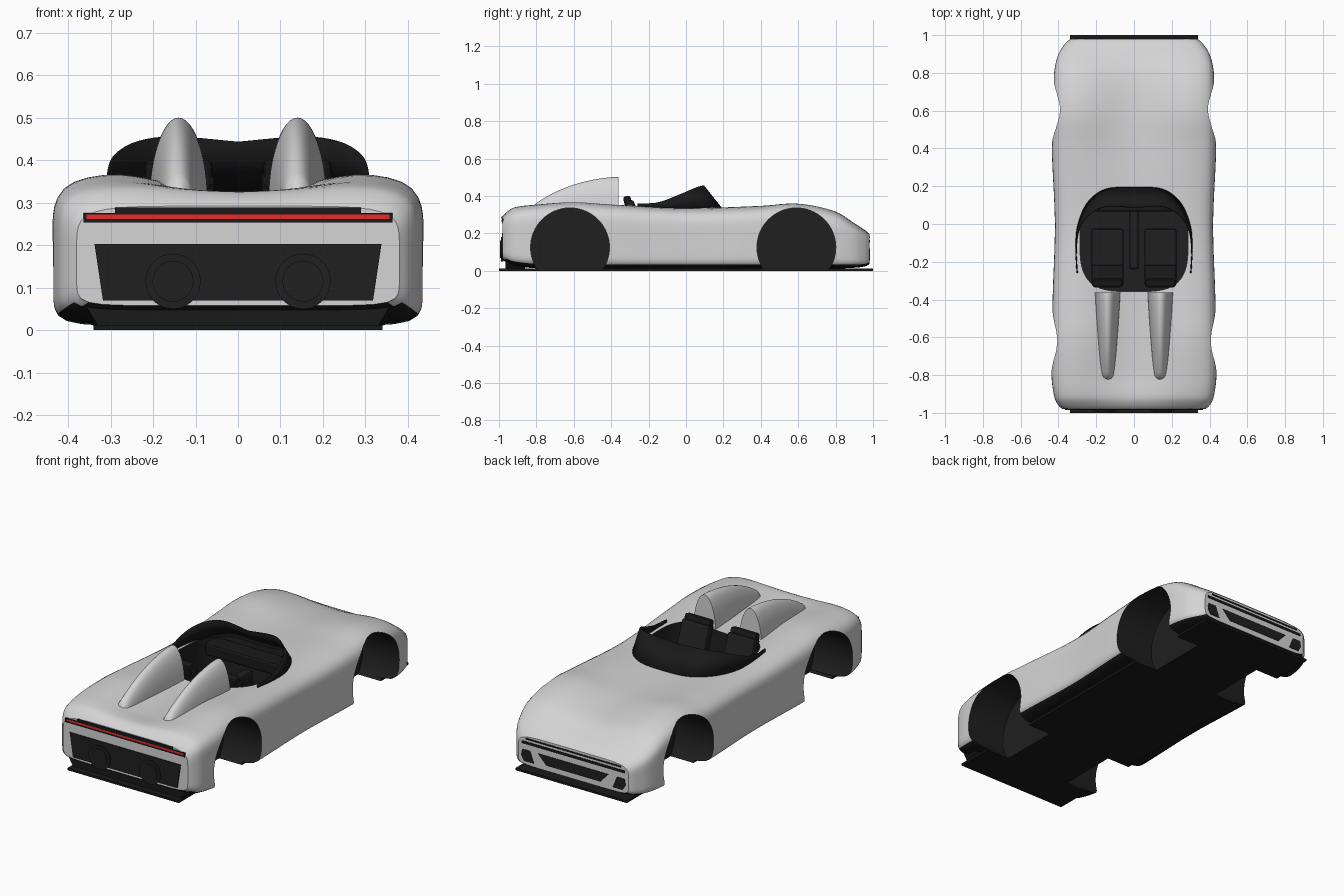
import bpy, bmesh
from math import cos, sin, pi, radians
from mathutils import Vector, Matrix

if "Cube" in bpy.data.objects:
    bpy.data.objects.remove(bpy.data.objects["Cube"])


def material(name, r, g, b):
    m = bpy.data.materials.new(name)
    m.use_nodes = True
    m.diffuse_color = (r, g, b, 1)
    m.node_tree.nodes["Principled BSDF"].inputs["Base Color"].default_value = (r, g, b, 1)
    return m


SILVER = material("silver paint", 0.66, 0.66, 0.67)
BLACK = material("black trim", 0.01, 0.01, 0.01)
DARK = material("dark grey", 0.014, 0.014, 0.014)
RED = material("red lamp", 0.82, 0.025, 0.025)


def finish(name, bm, mats):
    bmesh.ops.recalc_face_normals(bm, faces=bm.faces)
    mesh = bpy.data.meshes.new(name)
    bm.to_mesh(mesh)
    bm.free()
    for m in mats:
        mesh.materials.append(m)
    ob = bpy.data.objects.new(name, mesh)
    bpy.context.collection.objects.link(ob)
    return ob


def activate(ob):
    bpy.ops.object.select_all(action='DESELECT')
    ob.select_set(True)
    bpy.context.view_layer.objects.active = ob


def smooth(ob, angle=35):
    activate(ob)
    bpy.ops.object.shade_smooth_by_angle(angle=radians(angle))


def loft(name, rings, mats, index=0):
    """Closed rings joined in order, with both ends capped."""
    bm = bmesh.new()
    rows = [[bm.verts.new(p) for p in ring] for ring in rings]
    n = len(rows[0])
    for a, b in zip(rows, rows[1:]):
        for i in range(n):
            bm.faces.new((a[i], a[(i + 1) % n], b[(i + 1) % n], b[i]))
    bm.faces.new(rows[0])
    bm.faces.new(rows[-1])
    for f in bm.faces:
        f.material_index = index
    return finish(name, bm, mats)


def spline(table, t):
    """Smooth interpolation of table rows keyed by their first column."""
    i = max(k for k in range(len(table) - 1) if k == 0 or table[k][0] <= t)
    p0, p1 = table[max(i - 1, 0)], table[i]
    p2, p3 = table[i + 1], table[min(i + 2, len(table) - 1)]
    h = p2[0] - p1[0]
    u = (t - p1[0]) / h
    out = []
    for c in range(1, len(p1)):
        m1 = (p2[c] - p0[c]) / (p2[0] - p0[0]) * h
        m2 = (p3[c] - p1[c]) / (p3[0] - p1[0]) * h
        d = p2[c] - p1[c]
        out.append(p1[c] + u * m1 + u * u * (3 * d - 2 * m1 - m2) + u ** 3 * (m1 + m2 - 2 * d))
    return out


def squircle(upper, lower, count):
    """Unit superellipse with separate exponents above and below."""
    pts = []
    for k in range(count):
        c, s = cos(2 * pi * k / count), sin(2 * pi * k / count)
        n = upper if s >= 0 else lower
        r = (abs(c) ** n + abs(s) ** n) ** (-1 / n)
        pts.append((r * c, r * s))
    return pts


def box(name, size, loc, mat, tilt=0, bevel=0.012):
    bm = bmesh.new()
    bmesh.ops.create_cube(bm, size=1, matrix=Matrix.Diagonal((*size, 1)))
    if bevel:
        bmesh.ops.bevel(bm, geom=bm.edges[:], offset=bevel, segments=2, affect='EDGES', profile=0.5)
    bmesh.ops.transform(bm, verts=bm.verts, matrix=Matrix.Translation(loc) @ Matrix.Rotation(radians(tilt), 4, 'X'))
    return finish(name, bm, [mat])


def plate(name, outline, y, mat, depth=0.008):
    """Thin upright plate from an x,z outline, centred on y."""
    return loft(name, [[(x, y + s * depth / 2, z) for x, z in outline] for s in (-1, 1)], [mat])


def bar(name, w, z0, z1, y, mat):
    return plate(name, [(-w, z0), (w, z0), (w, z1), (-w, z1)], y, mat)


def cylinder(name, r, start, end, mats, index=0, count=64):
    """Cylinder between two points along x or y."""
    a, b = Vector(start), Vector(end)
    side = Vector((0, 0, 1)).cross(b - a).normalized()
    ring = [side * r * cos(2 * pi * k / count) + Vector((0, 0, r * sin(2 * pi * k / count))) for k in range(count)]
    return loft(name, [[a + p for p in ring], [b + p for p in ring]], mats, index)


def carve(ob, cutters):
    activate(ob)
    for c in cutters:
        mod = ob.modifiers.new("cut", 'BOOLEAN')
        mod.operation, mod.solver, mod.object = 'DIFFERENCE', 'EXACT', c
        bpy.ops.object.modifier_apply(modifier=mod.name)


# Body shell: y, half width, shoulder height, centre dip, underside height
STATIONS = [
    (-0.98, 0.38, 0.292, 0, 0.058), (-0.96, 0.4, 0.314, 0.004, 0.045), (-0.92, 0.421, 0.341, 0.015, 0.028),
    (-0.8, 0.437, 0.357, 0.038, 0.013), (-0.6, 0.433, 0.371, 0.052, 0.01), (-0.4, 0.431, 0.358, 0.036, 0.01),
    (0, 0.419, 0.338, 0.006, 0.01), (0.4, 0.435, 0.35, 0.025, 0.01), (0.6, 0.43, 0.363, 0.045, 0.01),
    (0.8, 0.423, 0.32, 0.03, 0.012), (0.9, 0.4, 0.257, 0.01, 0.016), (0.96, 0.36, 0.215, 0, 0.024),
    (0.98, 0.335, 0.197, 0, 0.035)]
SHELL = [SILVER, BLACK, DARK]
section = squircle(6, 9, 88)
rings = []
for k in range(71):
    y = -0.98 * cos(pi * k / 70)
    w, top, dip, low = spline(STATIONS, y)
    mid = low + 0.45 * (top - low)
    ring = []
    for u, v in section:
        z = mid + v * ((top - mid) if v > 0 else (mid - low))
        if v > 0:
            z -= dip * cos(min(abs(u * w) / 0.32, 1) * pi / 2) ** 2
        ring.append((u * w, y, z))
    rings.append(ring)
body = loft("body_shell", rings, SHELL)
for f in body.data.polygons:
    if f.normal.z < -0.65 and f.center.z < 0.12:
        f.material_index = 1

# Floor pan, with a tapered diffuser filling the gap under the tail
floor = box("floor_pan", (0.68, 2, 0.012), (0, 0, 0.006), BLACK, bevel=0)
floor.data.materials.append(BLACK)
floor.data.materials.append(DARK)
loft("tail_diffuser", [[(-w, y, 0.01), (w, y, 0.01), (w + 0.03, y, z), (-w - 0.03, y, z)]
                       for y, w, z in ((-0.965, 0.33, 0.06), (-0.86, 0.34, 0.03))], [BLACK])

# Wheel wells and cockpit opening
wells = [cylinder("well_cutter", 0.211, (s * 0.2, y, 0.125), (s * 0.6, y, 0.125), SHELL, 2)
         for s in (-1, 1) for y in (-0.62, 0.59)]
opening = [(0.286 * u, -0.083 + 0.275 * v) for u, v in squircle(3, 3.4, 64)]
cockpit = loft("cockpit_cutter", [[(x, y, z) for x, y in opening] for z in (0.1, 0.6)], SHELL, 2)
carve(body, wells + [cockpit])
carve(floor, wells)
for c in wells + [cockpit]:
    bpy.data.objects.remove(c)
smooth(body)

# Wraparound windscreen: t, base x y z, rim x y z
SCREEN = [
    (0, 0, 0.2, 0.325, 0, 0.09, 0.444), (1, 0.15, 0.19, 0.33, 0.15, 0.095, 0.456),
    (2, 0.245, 0.12, 0.333, 0.24, 0.05, 0.444), (3, 0.298, 0, 0.333, 0.294, -0.03, 0.41),
    (4, 0.31, -0.12, 0.333, 0.309, -0.15, 0.366), (5, 0.305, -0.26, 0.338, 0.303, -0.26, 0.36)]
bm = bmesh.new()
prev = None
for k in range(-30, 31):
    s = -1 if k < 0 else 1
    bx, by, bz, rx, ry, rz = spline(SCREEN, abs(k) / 6)
    pair = bm.verts.new((s * bx, by, bz)), bm.verts.new((s * rx, ry, rz))
    if prev:
        bm.faces.new((prev[0], pair[0], pair[1], prev[1]))
    prev = pair
screen = finish("windscreen", bm, [BLACK])
screen.modifiers.new("thickness", 'SOLIDIFY').thickness = 0.006
smooth(screen)

# Headrest fairings: y, half width, crest height
FAIRING = [(-0.825, 0.025, 0.33), (-0.81, 0.033, 0.355), (-0.7, 0.045, 0.42), (-0.6, 0.053, 0.46),
           (-0.5, 0.06, 0.486), (-0.4, 0.066, 0.5), (-0.362, 0.068, 0.5)]
for s, side in ((1, "left"), (-1, "right")):
    rings = []
    for k in range(25):
        y = -0.825 + 0.463 * k / 24
        w, top = spline(FAIRING, y)
        rings.append([(s * 0.14 + w * cos(pi * j / 24), y, 0.3 + (top - 0.3) * sin(pi * j / 24)) for j in range(25)])
    smooth(loft(side + "_fairing", rings, [SILVER]))

    # Seats
    x = s * 0.14
    box(side + "_seat_cushion", (0.17, 0.2, 0.08), (x, -0.125, 0.17), DARK)
    box(side + "_seat_back", (0.17, 0.05, 0.24), (x, -0.265, 0.26), DARK, 20)
    box(side + "_headrest", (0.16, 0.04, 0.07), (x, -0.31, 0.365), BLACK, 14)

    # Exhaust surrounds
    pipe = s * 0.153
    cylinder(side + "_exhaust", 0.065, (pipe, -0.976, 0.115), (pipe, -0.99, 0.115), [DARK])
    cylinder(side + "_exhaust_core", 0.048, (pipe, -0.98, 0.115), (pipe, -0.994, 0.115), [DARK])

    # Nose corner vents
    plate(side + "_nose_vent", [(s * 0.24, 0.055), (s * 0.3, 0.055), (s * 0.318, 0.085), (s * 0.312, 0.118),
                                (s * 0.265, 0.118)], 0.979, DARK)

# Cabin fittings
box("dashboard", (0.5, 0.1, 0.07), (0, 0.115, 0.285), BLACK)
box("centre_console", (0.05, 0.34, 0.12), (0, -0.07, 0.17), DARK)

# Tail panel and lamps
plate("tail_panel", [(-0.318, 0.07), (0.318, 0.07), (0.338, 0.203), (-0.338, 0.203)], -0.98, DARK)
bar("tail_lamp_surround", 0.364, 0.253, 0.276, -0.981, BLACK)
bar("tail_lamp_upper_trim", 0.29, 0.276, 0.289, -0.982, BLACK)
bar("tail_lamp_strip", 0.357, 0.262, 0.272, -0.9815, RED)

# Nose grille and lamp strips
plate("nose_grille", [(-0.165, 0.065), (0.165, 0.065), (0.215, 0.118), (-0.215, 0.118)], 0.979, DARK)
bar("nose_lamp_upper", 0.29, 0.176, 0.184, 0.979, BLACK)
bar("nose_lamp_lower", 0.315, 0.15, 0.164, 0.979, BLACK)
